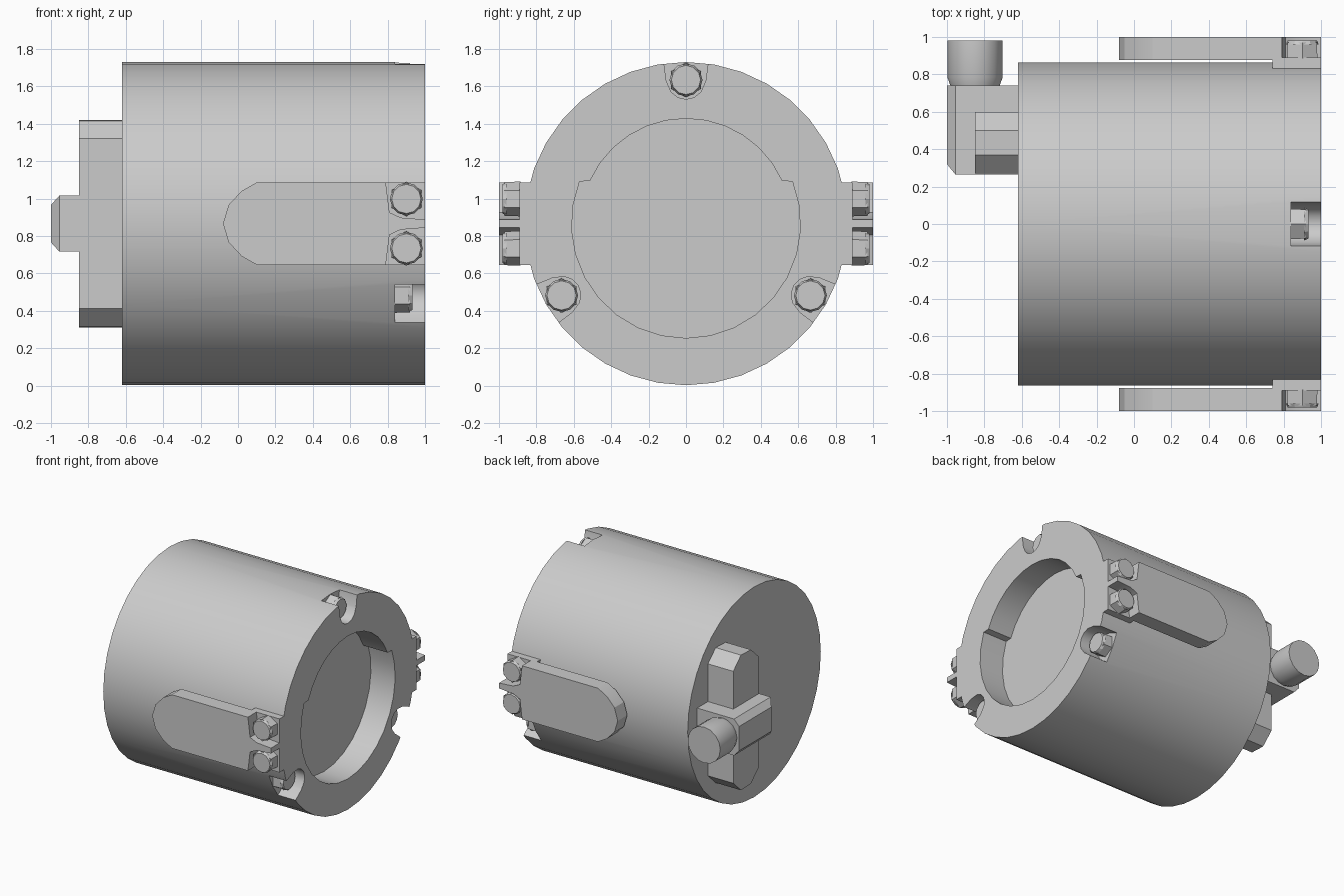
import bpy, bmesh
from math import sin, cos, pi, radians
from mathutils import Matrix, Vector

cube = bpy.data.objects.get("Cube")
if cube:
    bpy.data.objects.remove(cube, do_unlink=True)

grey = bpy.data.materials.new("light_grey")
grey.use_nodes = True
COLOUR = (0.6, 0.6, 0.6, 1)
grey.diffuse_color = COLOUR
grey.node_tree.nodes["Principled BSDF"].inputs["Base Color"].default_value = COLOUR

CZ = 0.866   # height of the main axis


def axes(u, v, w, origin=(0, 0, 0)):
    """Frame whose local x, y, z point along u, v, w."""
    m = Matrix((u, v, w)).transposed().to_4x4()
    m.translation = origin
    return m


X, Y, Z = Vector((1, 0, 0)), Vector((0, 1, 0)), Vector((0, 0, 1))
ALONG_X = axes(Y, Z, X, (0, 0, CZ))


def loft(name, sections, frame, angle=35):
    """Skin a closed solid through (outline, depth) sections."""
    bm = bmesh.new()
    rings = [[bm.verts.new(frame @ Vector((p[0], p[1], d))) for p in pts]
             for pts, d in sections]
    for a, b in zip(rings, rings[1:]):
        for i in range(len(a)):
            j = (i + 1) % len(a)
            bm.faces.new((a[i], a[j], b[j], b[i]))
    bm.faces.new(rings[0])
    bm.faces.new(rings[-1])
    bmesh.ops.recalc_face_normals(bm, faces=bm.faces)
    mesh = bpy.data.meshes.new(name)
    bm.to_mesh(mesh)
    bm.free()
    mesh.materials.append(grey)
    obj = bpy.data.objects.new(name, mesh)
    bpy.context.collection.objects.link(obj)
    smooth(obj, angle)
    return obj


def smooth(obj, angle):
    bpy.ops.object.select_all(action='DESELECT')
    obj.select_set(True)
    bpy.context.view_layer.objects.active = obj
    bpy.ops.object.shade_smooth_by_angle(angle=radians(angle))


def arc(r, start, end, n, cx=0, cy=0):
    return [(cx + r * cos(radians(start + (end - start) * i / n)),
             cy + r * sin(radians(start + (end - start) * i / n)))
            for i in range(n + 1)]


def ring(r, n, turn=0):
    return arc(r, turn, turn + 360, n)[:-1]


def bolt(name, frame, start):
    """Hex head with a round raised face."""
    loft(name + "_head", [(ring(0.093, 6, 30), start),
                          (ring(0.09, 6, 30), start + 0.085)], frame, 20)
    loft(name + "_cap", [(ring(0.088, 12), start + 0.075),
                         (ring(0.078, 12), start + 0.097)], frame, 20)


# Drum body with a stepped recess and three bolt pockets
body = loft("drum_body", [(ring(0.864, 36, 90), -0.62), (ring(0.864, 36, 90), 1)], ALONG_X)
recess = arc(0.562, 24, 156, 12) + arc(0.612, 158.4, 381.6, 18)
cutters = [loft("recess_cutter", [(recess, 0.78), (recess, 1.1)], ALONG_X)]
pocket = [(0.13, 0.95), (0.105, 0.76)] + arc(0.1, -10, -170, 6, 0, 0.765) + [(-0.105, 0.76), (-0.13, 0.95)]
for k, side in enumerate(("top", "right", "left")):
    turn = ALONG_X @ Matrix.Rotation(k * 2 * pi / 3, 4, 'Z')
    cutters.append(loft(side + "_pocket_cutter", [(pocket, 0.84), (pocket, 1.1)], turn))
    bolt(side + "_face_bolt", turn @ Matrix.Translation((0, 0.768, 0)), 0.835)

for cutter in cutters:
    mod = body.modifiers.new(cutter.name, 'BOOLEAN')
    mod.operation = 'DIFFERENCE'
    mod.solver = 'EXACT'
    mod.object = cutter
bpy.context.view_layer.update()
carved = bpy.data.meshes.new_from_object(
    body.evaluated_get(bpy.context.evaluated_depsgraph_get()))
body.modifiers.clear()
body.data = carved
for cutter in cutters:
    bpy.data.objects.remove(cutter, do_unlink=True)
smooth(body, 35)

# Side arms: rounded plate, mounting block and two bolts on each side
half = [(1, -0.022), (0.87, -0.032), (0.81, -0.06), (0.79, -0.22),
        (0.1, -0.22), (0.02, -0.175), (-0.05, -0.1), (-0.08, 0)]
plate = [(x, -z) for x, z in half] + [(x, z) for x, z in reversed(half[:-1])]
block = [(0.74, -0.22), (1, -0.22), (1, 0.22), (0.74, 0.22)]
for side, s in (("front", -1), ("back", 1)):
    frame = axes(X, Z, Y * s, (0, 0, CZ))
    loft(side + "_arm_plate", [(plate, 0.877), (plate, 1)], frame, 25)
    loft(side + "_arm_block", [(block, 0.8), (block, 0.89)], frame)
    for level, dz in (("upper", 0.132), ("lower", -0.132)):
        bolt(side + "_" + level + "_arm_bolt",
             frame @ Matrix.Translation((0.9, dz, 0)), 0.885)

# Upright bar with tapered ends on the closed end
bar = [(0.27, -0.455), (0.37, -0.55), (0.5, -0.555), (0.6, -0.46)]
bar += [(y, -z) for y, z in reversed(bar)]
loft("end_bar", [(bar, -0.85), (bar, -0.6)], ALONG_X, 20)


# Connector box with bevelled outer edges, and its outlet
def rect(y0, y1, h):
    return [(y0, -h), (y1, -h), (y1, h), (y0, h)]


loft("connector_box", [(rect(0.32, 0.74, 0.1), -1), (rect(0.265, 0.74, 0.15), -0.955),
                       (rect(0.265, 0.74, 0.15), -0.85), (rect(0.265, 0.74, 0.15), -0.61)],
     ALONG_X, 20)
loft("outlet_pipe", [(ring(0.128, 16), 0.73), (ring(0.148, 16), 0.785),
                     (ring(0.148, 16), 0.98)],
     axes(X, Z, Y, (-0.85, 0, CZ)), 30)
